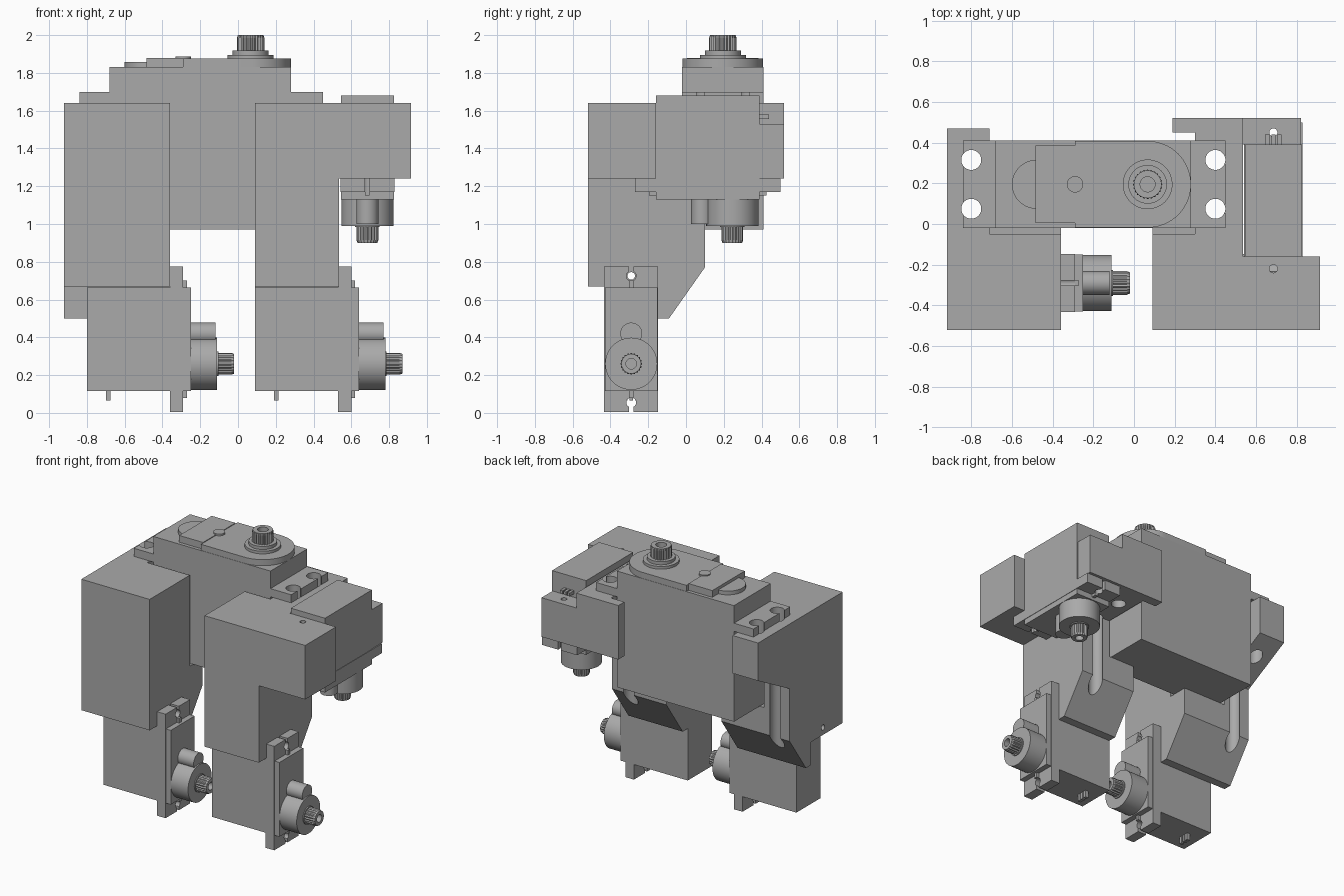
import bpy, bmesh, math
from mathutils import Matrix, Vector

old = bpy.data.objects.get("Cube")
if old:
    bpy.data.objects.remove(old, do_unlink=True)

grey = bpy.data.materials.new("plain grey")
grey.use_nodes = True
grey.diffuse_color = (0.4, 0.4, 0.4, 1)
grey.node_tree.nodes["Principled BSDF"].inputs["Base Color"].default_value = (0.4, 0.4, 0.4, 1)
WORLD = Matrix.Identity(4)


def finish(name, bm, frame=WORLD):
    bmesh.ops.transform(bm, matrix=frame, verts=bm.verts)
    bmesh.ops.recalc_face_normals(bm, faces=bm.faces)
    mesh = bpy.data.meshes.new(name)
    bm.to_mesh(mesh)
    bm.free()
    mesh.materials.append(grey)
    ob = bpy.data.objects.new(name, mesh)
    bpy.context.collection.objects.link(ob)
    return ob


def activate(ob):
    bpy.ops.object.select_all(action='DESELECT')
    ob.select_set(True)
    bpy.context.view_layer.objects.active = ob


def smooth(ob):
    activate(ob)
    bpy.ops.object.shade_smooth_by_angle(angle=math.radians(30))
    return ob


def box(name, x, y, z, frame=WORLD):
    bm = bmesh.new()
    bmesh.ops.create_cube(bm, size=1)
    for v in bm.verts:
        v.co = Vector([(r[0] + r[1]) / 2 + c * (r[1] - r[0]) for c, r in zip(v.co, (x, y, z))])
    return finish(name, bm, frame)


def prism(name, points, low, high, frame=WORLD):
    """Extrude a flat outline along the frame's third axis."""
    bm = bmesh.new()
    face = bm.faces.new([bm.verts.new((a, b, low)) for a, b in points])
    ext = bmesh.ops.extrude_face_region(bm, geom=[face])
    for v in ext["geom"]:
        if isinstance(v, bmesh.types.BMVert):
            v.co.z = high
    return finish(name, bm, frame)


def lathe(name, profile, centre, frame=WORLD, n=48, teeth=None):
    """Turn (radius, height) points about an axis; teeth dents alternate outer points."""
    bm = bmesh.new()
    rings = []
    for r, h in profile:
        ring = []
        for i in range(n):
            a = math.tau * i / n
            k = r * (0.9 if teeth == r and i % 2 else 1)
            ring.append(bm.verts.new((centre[0] + k * math.cos(a), centre[1] + k * math.sin(a), h)))
        rings.append(ring)
    for a, b in zip(rings, rings[1:]):
        for i in range(n):
            j = (i + 1) % n
            bm.faces.new((a[i], a[j], b[j], b[i]))
    bm.faces.new(rings[0])
    bm.faces.new(rings[-1])
    ob = finish(name, bm, frame)
    return ob if teeth else smooth(ob)


def rod(name, r, low, high, centre, frame=WORLD, n=48):
    return lathe(name, [(r, low), (r, high)], centre, frame, n)


def boolean(ob, other, op='DIFFERENCE'):
    other.hide_render = True
    activate(ob)
    mod = ob.modifiers.new("cut", 'BOOLEAN')
    mod.operation, mod.solver, mod.object = op, 'EXACT', other
    bpy.ops.object.modifier_apply(modifier=mod.name)
    bpy.data.objects.remove(other, do_unlink=True)


def axes(u, v, w, origin):
    return Matrix((u, v, w)).transposed().to_4x4().copy() if origin is None else \
        Matrix.Translation(origin) @ Matrix((u, v, w)).transposed().to_4x4()


ALONG_X = axes((0, 1, 0), (0, 0, 1), (1, 0, 0), (0, 0, 0))


# Small servo: u runs along its length, w points out along the shaft
def small_servo(name, frame):
    body = box(name + "_body", (-.275, .275), (-.14, .14), (0, .55), frame)
    flange = box(name + "_flange", (-.385, .385), (-.143, .143), (.44, .51), frame)
    for s in (-1, 1):
        boolean(flange, rod("cutter", .026, .4, .6, (s * .335, 0), frame, 24))
        boolean(flange, box("cutter", sorted((s * .34, s * .42)), (-.012, .012), (.4, .6), frame))
        box(name + "_flange_rib", sorted((s * .27, s * .31)), (-.012, .012), (.51, .53), frame)
    boolean(body, flange, 'UNION')
    rod(name + "_gear_boss", .138, .54, .69, (.13, 0), frame)
    rod(name + "_idler_boss", .058, .54, .68, (-.03, 0), frame, 32)
    rod(name + "_collar", .065, .68, .697, (.13, 0), frame, 32)
    lathe(name + "_shaft", [(.058, .69), (.058, .765), (.052, .78), (.028, .78), (.028, .72)],
          (.13, 0), frame, 40, .058)
    for v in (-.03, 0, .03):
        box(name + "_pin", (.27, .325), (v - .01, v + .01), (.10, .125), frame)


small_servo("right_leg_servo", axes((0, 0, -1), (0, 1, 0), (1, 0, 0), (-.80, -.29, .39)))
small_servo("left_leg_servo", axes((0, 0, -1), (0, 1, 0), (1, 0, 0), (.09, -.29, .39)))
small_servo("arm_servo", axes((0, 1, 0), (1, 0, 0), (0, 0, -1), (.685, .115, 1.68)))

# Large servo across the top
Y = .195
body = box("main_servo_body", (-.68, .28), (-.02, .41), (.97, 1.83))
flange = box("main_servo_flange", (-.84, .45), (-.02, .41), (1.64, 1.70))
MOUNT_Y = (.075, .315)
for x, edge in ((-.80, -.9), (.40, .5)):
    for y in MOUNT_Y:
        boolean(flange, rod("cutter", .049, 1.5, 1.8, (x, y)))
        boolean(flange, box("cutter", sorted((x, edge)), (y - .02, y + .02), (1.5, 1.8)))
boolean(body, flange, 'UNION')
arc = [(.067 + .213 * math.sin(math.pi * i / 32), Y - .213 * math.cos(math.pi * i / 32)) for i in range(33)]
smooth(prism("main_servo_lid", [(-.29, Y - .213)] + arc + [(-.29, Y + .213)], 1.82, 1.875))
box("main_servo_lid_plate", (-.485, -.29), (.005, .385), (1.82, 1.88))
rod("main_servo_lid_disc", .12, 1.82, 1.858, (-.48, Y))
rod("main_servo_button", .04, 1.86, 1.888, (-.29, Y), n=32)
lathe("main_servo_collar", [(.122, 1.87), (.122, 1.895), (.095, 1.895), (.095, 1.918)], (.067, Y))
lathe("main_servo_shaft", [(.073, 1.9), (.073, 1.985), (.068, 2), (.037, 2), (.037, 1.92)],
      (.067, Y), n=48, teeth=.073)

# Leg brackets: shared lower outline, different rear shoulders
LOWER = [(-.52, 1.64), (-.52, .67), (-.15, .67), (-.15, .50), (-.09, .50), (.10, .77)]

right = prism("right_leg_bracket", LOWER + [(.10, 1.16), (.47, 1.36), (.47, 1.64)], -.92, -.36, ALONG_X)
boolean(right, box("cutter", (-.71, 0), (-.05, 1), (.965, 2)))

left = prism("left_leg_bracket", LOWER + [(.10, 1.24), (.52, 1.24), (.52, 1.64)], .09, .535, ALONG_X)
boolean(left, box("cutter", (0, .30), (-.05, .45), (.965, 2)))
boolean(left, box("cutter", (0, .19), (.2, 1), (.965, 2)))
boolean(left, box("arm_mount", (.5, .915), (-.52, -.16), (1.24, 1.64)), 'UNION')
boolean(left, box("arm_ear", (.5, .82), (.39, .52), (1.24, 1.53)), 'UNION')

# Vertical mounting holes and screw holes
for bracket, x in ((right, -.80), (left, .40)):
    for y in MOUNT_Y:
        boolean(bracket, rod("cutter", .049, 0, 2, (x, y)))
for y in (-.22, .45):
    boolean(left, rod("cutter", .02, 1, 2, (.685, y), n=24))
boolean(right, rod("cutter", .02, -1, 0, (-.29, .725), ALONG_X, 24))
boolean(left, rod("cutter", .02, 0, .8, (-.29, .725), ALONG_X, 24))
for ob in (right, left, body):
    smooth(ob)
